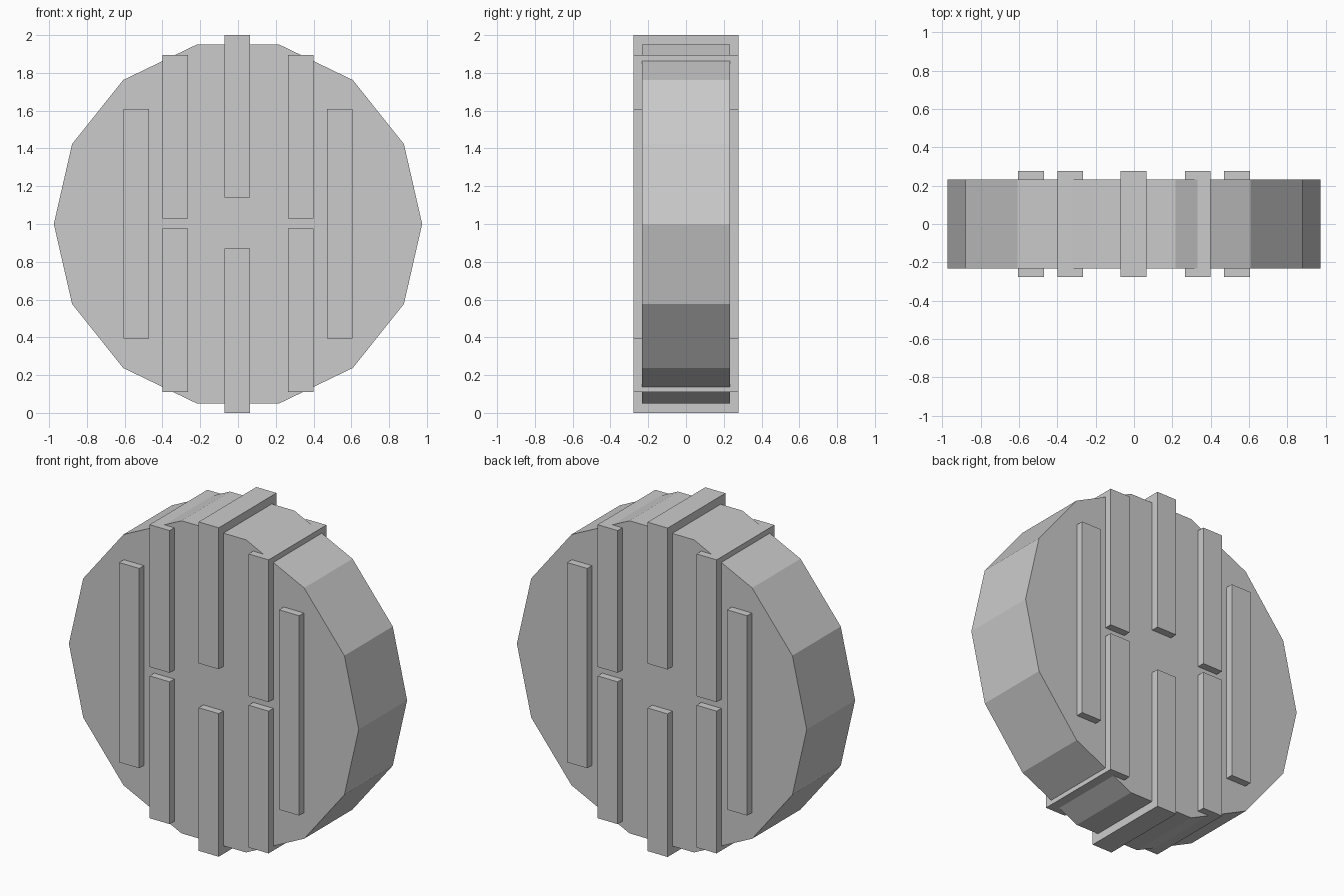
import bpy
import math

cube = bpy.data.objects.get("Cube")
if cube:
    bpy.data.objects.remove(cube, do_unlink=True)

grey = bpy.data.materials.new("plain grey")
grey.use_nodes = True
colour = (0.6, 0.6, 0.6, 1)
grey.diffuse_color = colour
grey.node_tree.nodes["Principled BSDF"].inputs["Base Color"].default_value = colour


def add_bar(name, x, bottom, top):
    """Upright bar passing through the disc and standing proud on both faces."""
    bpy.ops.mesh.primitive_cube_add(size=1, location=(x, 0, (bottom + top) / 2))
    bar = bpy.context.object
    bar.name = name
    bar.scale = (0.135, 0.555, top - bottom)
    bpy.ops.object.transform_apply(location=False, rotation=False, scale=True)
    bar.data.materials.append(grey)


# Fourteen-sided disc, with a corner on each side
bpy.ops.mesh.primitive_cylinder_add(vertices=14, radius=0.975, depth=0.465,
                                    location=(0, 0, 1),
                                    rotation=(math.pi / 2, 0, math.pi / 2))
disc = bpy.context.object
disc.name = "disc"
disc.rotation_euler = (math.pi / 2, math.pi / 2, 0)
bpy.ops.object.transform_apply(location=False, rotation=True, scale=False)
disc.data.materials.append(grey)

# Centre bars
add_bar("upper_centre_bar", -0.003, 1.14, 2.0)
add_bar("lower_centre_bar", -0.003, 0.0, 0.87)

# Paired bars on either side
for side, sign in (("left", 1), ("right", -1)):
    add_bar(f"upper_{side}_bar", sign * 0.333, 1.03, 1.895)
    add_bar(f"lower_{side}_bar", sign * 0.333, 0.11, 0.975)
    add_bar(f"outer_{side}_bar", sign * 0.538, 0.395, 1.61)
